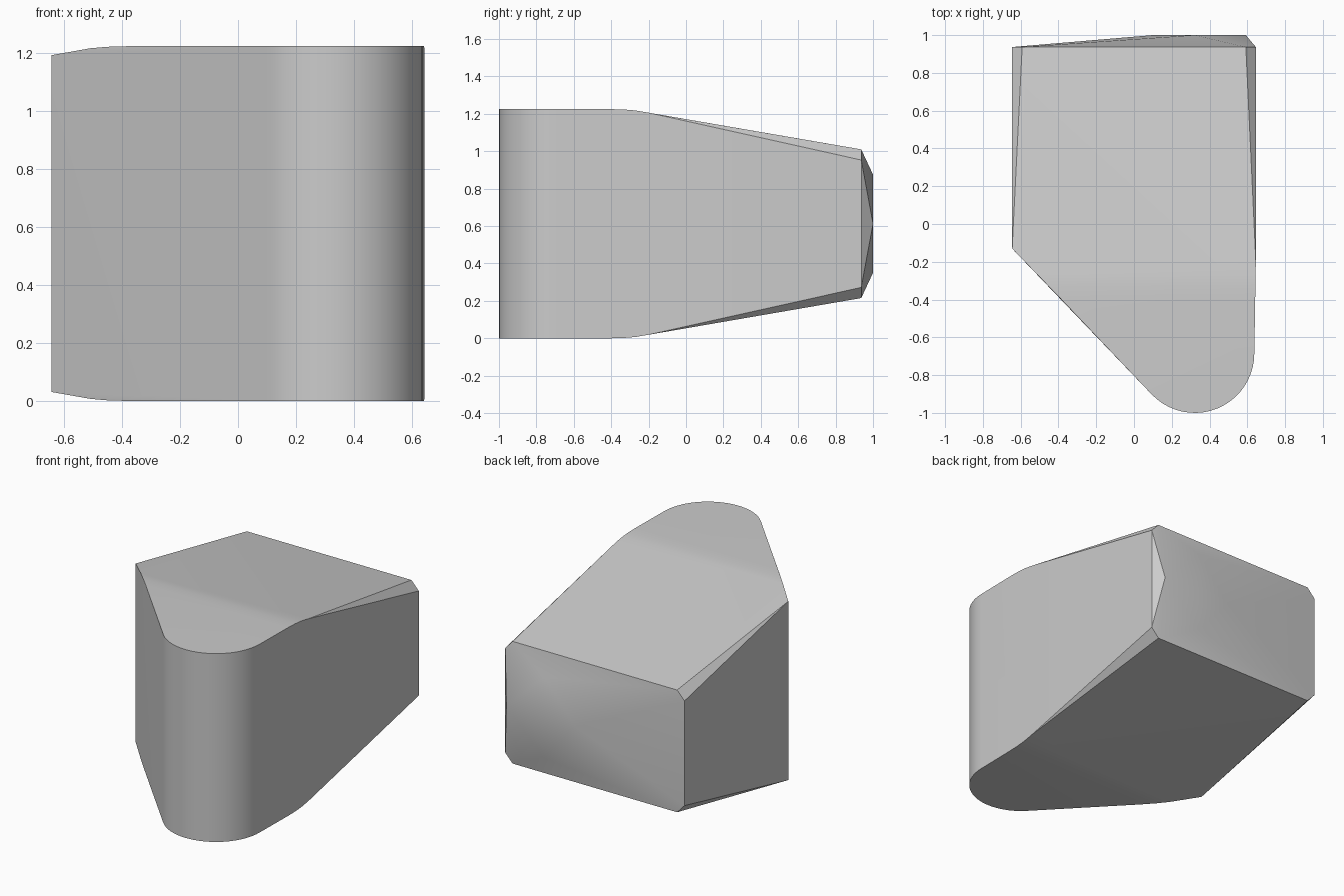
import bpy, bmesh
from math import radians, sin, cos

cube = bpy.data.objects.get("Cube")
if cube:
    bpy.data.objects.remove(cube, do_unlink=True)

HEIGHT = 1.225
HALF_W = 0.645
BACK_Y = 0.937

# One plain grey finish
grey = bpy.data.materials.new("plain_grey")
color = (0.6, 0.6, 0.6, 1)
grey.use_nodes = True
grey.diffuse_color = color
grey.node_tree.nodes["Principled BSDF"].inputs["Base Color"].default_value = color


def slant_x(y):
    """Left end of the slanted front wall at depth y."""
    return -HALF_W + (-0.13 - y) * 0.968


bm = bmesh.new()


def add_pair(x, y, z):
    """Add a point and its reflection about mid height."""
    bm.verts.new((x, y, z))
    bm.verts.new((x, y, HEIGHT - z))


# Rounded nose, upright wall around an arc
STEPS = 20
for i in range(STEPS + 1):
    a = radians(224 + 136 * i / STEPS)
    add_pair(0.322 + 0.315 * cos(a), -0.685 + 0.315 * sin(a), HEIGHT)

# Shoulder where the flat top and bottom bend into the taper
for y, z in ((-0.4, 1.225), (-0.33, 1.223), (-0.27, 1.218), (-0.2, 1.206)):
    add_pair(slant_x(y), y, z)
    add_pair(0.637 + 0.008 * (y + 0.685) / 0.485, y, z)
add_pair(-HALF_W, -0.13, 1.194)

# Tapered back rim with chamfered corners
for side in (-1, 1):
    add_pair(side * HALF_W, BACK_Y, 0.953)
    add_pair(side * 0.592, BACK_Y, 1.01)

# Slightly bulging back panel, raised towards one side
add_pair(0.32, 1.0, 0.875)
for x in (0.1, 0.592):
    bm.verts.new((x, 1.0, HEIGHT / 2))

# Close the convex skin and merge its flat areas
hull = bmesh.ops.convex_hull(bm, input=bm.verts[:])
spare = {g for g in hull["geom_interior"] + hull["geom_unused"]
         if isinstance(g, bmesh.types.BMVert)}
bmesh.ops.delete(bm, geom=list(spare), context="VERTS")
bmesh.ops.dissolve_limit(bm, angle_limit=radians(0.5),
                         verts=bm.verts[:], edges=bm.edges[:])
bmesh.ops.recalc_face_normals(bm, faces=bm.faces[:])

mesh = bpy.data.meshes.new("tapered_body")
bm.to_mesh(mesh)
bm.free()
body = bpy.data.objects.new("tapered_body", mesh)
bpy.context.collection.objects.link(body)
mesh.materials.append(grey)

# Smooth shading with crisp corners
bpy.context.view_layer.objects.active = body
body.select_set(True)
bpy.ops.object.shade_smooth_by_angle(angle=radians(30))
